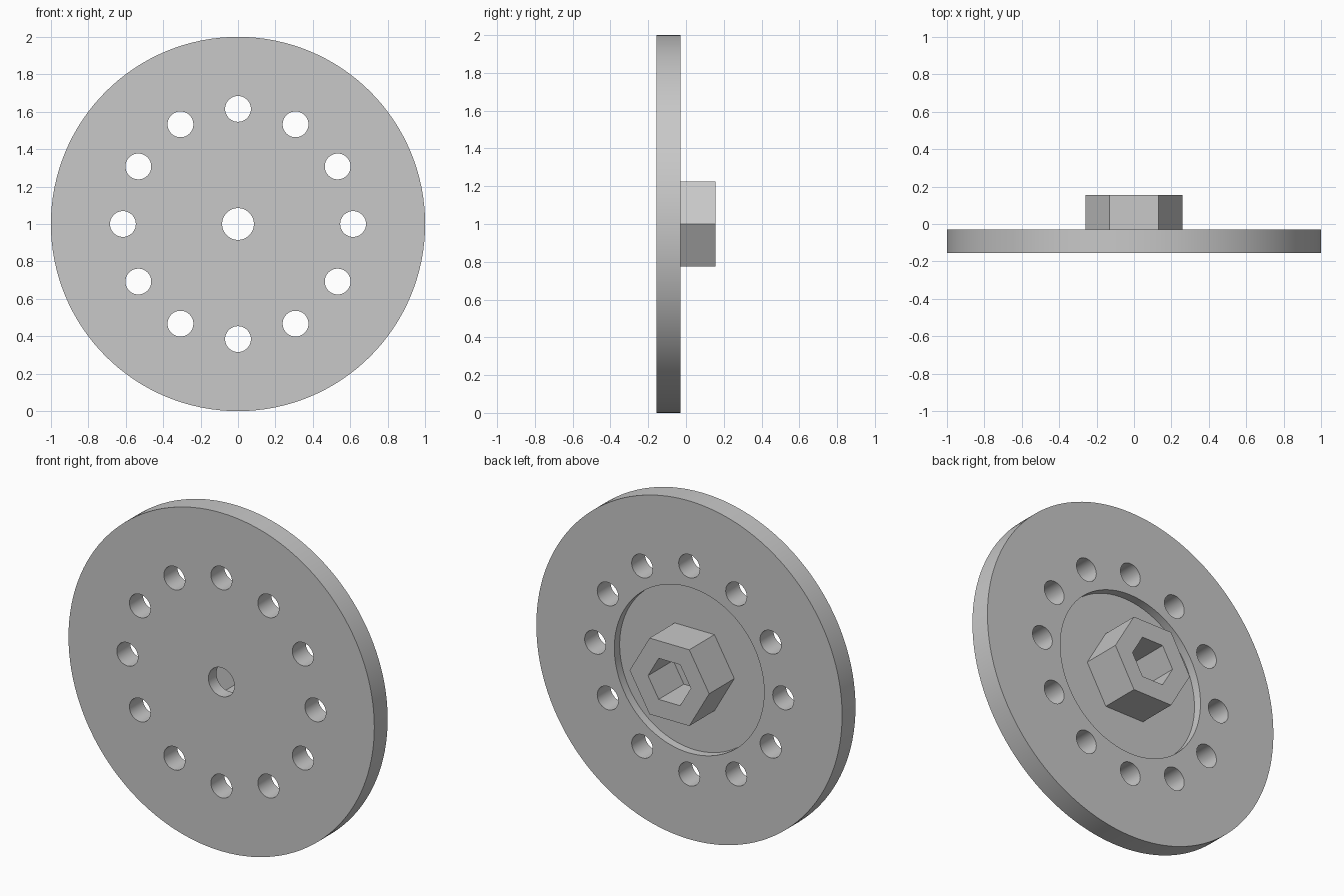
import bpy, bmesh, math

if "Cube" in bpy.data.objects:
    bpy.data.objects.remove(bpy.data.objects["Cube"])

CZ = 1.0                       # height of the axle
FRONT, BACK, TIP = -0.155, -0.03, 0.155
FLOOR = -0.08                  # bottom of the round recess

grey = bpy.data.materials.new("plain grey")
grey.diffuse_color = (0.58, 0.58, 0.58, 1)
grey.use_nodes = True
grey.node_tree.nodes["Principled BSDF"].inputs["Base Color"].default_value = grey.diffuse_color


def ring(bm, n, r, y, cx=0.0, cz=CZ):
    return [bm.verts.new((cx + r * math.cos(2 * math.pi * i / n), y,
                          cz + r * math.sin(2 * math.pi * i / n))) for i in range(n)]


def bridge(bm, a, b):
    n = len(a)
    for i in range(n):
        j = (i + 1) % n
        bm.faces.new((a[i], a[j], b[j], b[i]))


def prism(bm, n, r, y0, y1, cx=0.0, cz=CZ):
    a, b = ring(bm, n, r, y0, cx, cz), ring(bm, n, r, y1, cx, cz)
    bridge(bm, a, b)
    bm.faces.new(a)
    bm.faces.new(b)


def finish(bm, name):
    bmesh.ops.recalc_face_normals(bm, faces=bm.faces)
    me = bpy.data.meshes.new(name)
    bm.to_mesh(me)
    bm.free()
    me.materials.append(grey)
    ob = bpy.data.objects.new(name, me)
    bpy.context.collection.objects.link(ob)
    return ob


def cut(target, cutter):
    mod = target.modifiers.new("cut", 'BOOLEAN')
    mod.operation, mod.solver, mod.object = 'DIFFERENCE', 'EXACT', cutter
    bpy.context.view_layer.objects.active = target
    bpy.ops.object.modifier_apply(modifier=mod.name)
    bpy.data.objects.remove(cutter)


# Round plate
bm = bmesh.new()
prism(bm, 128, 1.0, FRONT, BACK)
disc = finish(bm, "disc")

# Round recess in the back
bm = bmesh.new()
prism(bm, 96, 0.49, FLOOR, 0.1)
cut(disc, finish(bm, "recess_cutter"))

# Axle hole and ring of twelve holes
bm = bmesh.new()
prism(bm, 48, 0.085, -0.3, 0.1)
for k in range(12):
    t = k * math.pi / 6
    prism(bm, 40, 0.069, -0.3, 0.1, 0.615 * math.cos(t), CZ + 0.615 * math.sin(t))
cut(disc, finish(bm, "hole_cutter"))

# Hexagonal hub with a hexagonal socket
bm = bmesh.new()
loops = [ring(bm, 6, r, y) for r, y in
         ((0.26, FLOOR), (0.26, TIP), (0.14, TIP), (0.14, FLOOR))]
for k in range(4):
    bridge(bm, loops[k], loops[(k + 1) % 4])
hub = finish(bm, "hex_hub")

# Smooth the round walls, keep edges sharp
bpy.ops.object.select_all(action='DESELECT')
disc.select_set(True)
bpy.context.view_layer.objects.active = disc
bpy.ops.object.shade_smooth_by_angle(angle=math.radians(30))
